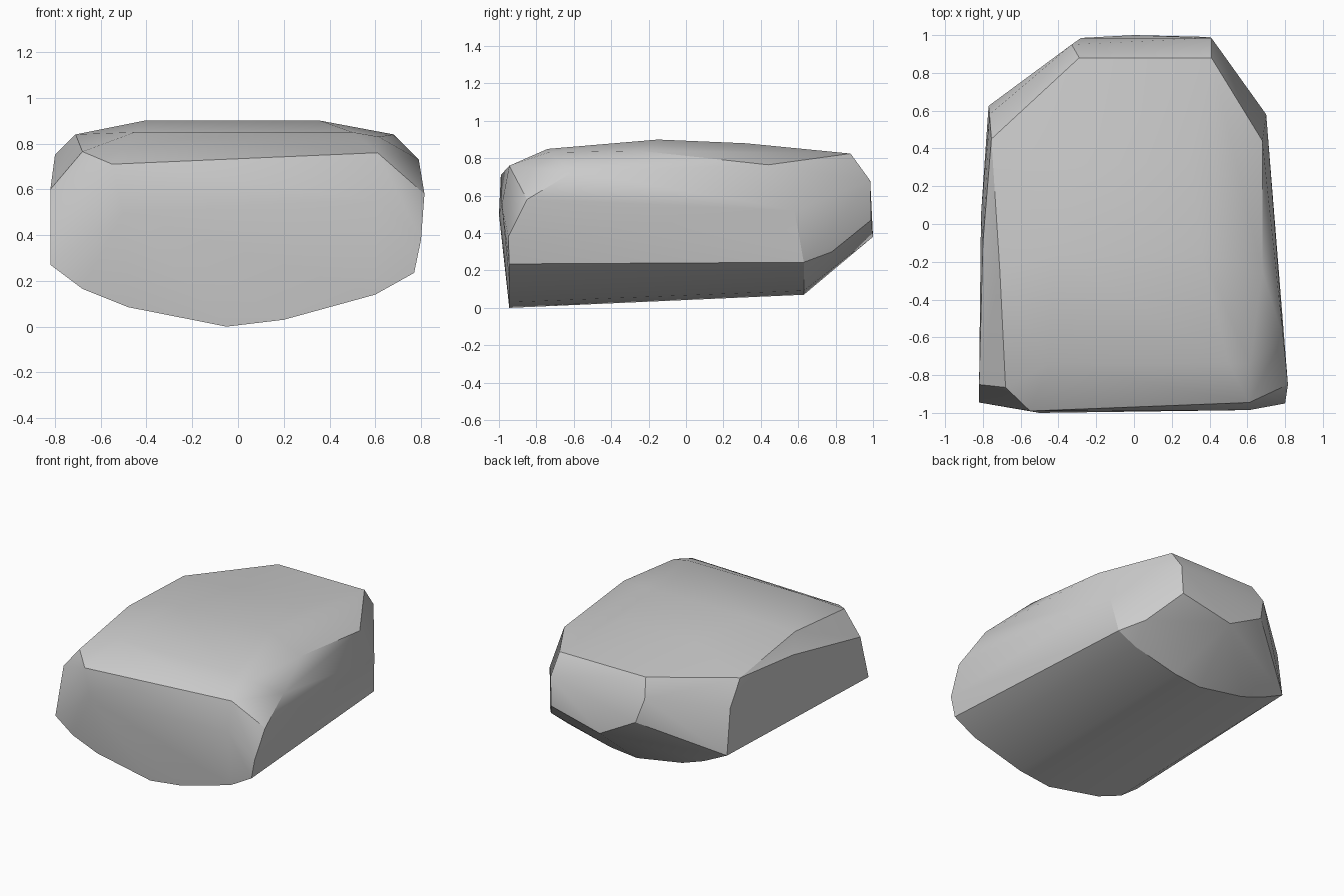
import bpy
import bmesh
import math
from mathutils import Vector

default_cube = bpy.data.objects.get("Cube")
if default_cube:
    bpy.data.objects.remove(default_cube, do_unlink=True)


def make_material(name, colour):
    material = bpy.data.materials.new(name)
    material.use_nodes = True
    material.diffuse_color = colour
    material.node_tree.nodes["Principled BSDF"].inputs["Base Color"].default_value = colour
    return material


def sweep_underside(profile, front_y, back_y, narrowing, lift, flatten):
    """Place the belly profile at the front and again, narrower and raised, at the back."""
    front_ring = [Vector((x, front_y, z)) for x, z in profile]
    back_ring = [Vector((x * narrowing, back_y, lift + z * flatten)) for x, z in profile]
    return front_ring + back_ring


def row(y, z, *x_positions):
    """A level row of corners across the stone."""
    return [Vector((x, y, z)) for x in x_positions]


def hull_object(name, corners, material, sharp_angle):
    """Wrap the corners in a tight convex skin and keep only its broad facets."""
    bm = bmesh.new()
    for corner in corners:
        bm.verts.new(corner)
    skin = bmesh.ops.convex_hull(bm, input=bm.verts[:])
    unused = {v for v in skin["geom_interior"] if isinstance(v, bmesh.types.BMVert)}
    bmesh.ops.delete(bm, geom=list(unused), context="VERTS")
    bmesh.ops.dissolve_limit(bm, angle_limit=math.radians(1), verts=bm.verts[:], edges=bm.edges[:])
    bmesh.ops.recalc_face_normals(bm, faces=bm.faces[:])
    mesh = bpy.data.meshes.new(name)
    bm.to_mesh(mesh)
    bm.free()
    mesh.materials.append(material)
    stone = bpy.data.objects.new(name, mesh)
    bpy.context.collection.objects.link(stone)
    bpy.ops.object.select_all(action="DESELECT")
    stone.select_set(True)
    bpy.context.view_layer.objects.active = stone
    bpy.ops.object.shade_smooth_by_angle(angle=math.radians(sharp_angle))
    return stone


# Rounded belly running from front to back
belly = [(-.82, .27), (-.68, .165), (-.48, .085), (-.05, 0),
         (.2, .03), (.6, .14), (.77, .235)]
underside = sweep_underside(belly, front_y=-.945, back_y=.63,
                            narrowing=.86, lift=.07, flatten=.74)

# Gently domed top, with its crest a little ahead of the middle
top = (row(-.74, .85, -.45, .5) + row(-.15, .9, -.41, .36)
       + row(.32, .88, -.3, .3) + row(.88, .825, -.29, .41)
       + row(-.25, .84, -.71, .68))

# Broad front face with clipped upper corners
front = [Vector(p) for p in (
    (-.55, -.99, .71), (.61, -.945, .76), (.61, -.985, .55), (-.5, -1, .5),
    (-.68, -.865, .765), (.615, -.74, .83), (.8, -.95, .38))]

# Side shoulders
left_side = [Vector(p) for p in (
    (.815, -.85, .58), (.79, -.6, .73), (.68, .44, .765), (.7, .58, .52))]
right_side = [Vector(p) for p in (
    (-.82, -.85, .6), (-.8, -.1, .75), (-.81, .05, .5),
    (-.755, .45, .78), (-.765, .58, .61), (-.77, .625, .28))]

# Narrow blunt back end
back = [Vector(p) for p in (
    (-.33, .95, .7), (-.28, .985, .53), (0, 1, .38),
    (.4, .99, .47), (.41, .985, .68), (.55, .78, .3))]

grey_stone = make_material("grey stone", (.6, .6, .6, 1))
hull_object("stone", underside + top + front + left_side + right_side + back,
            grey_stone, sharp_angle=30)
